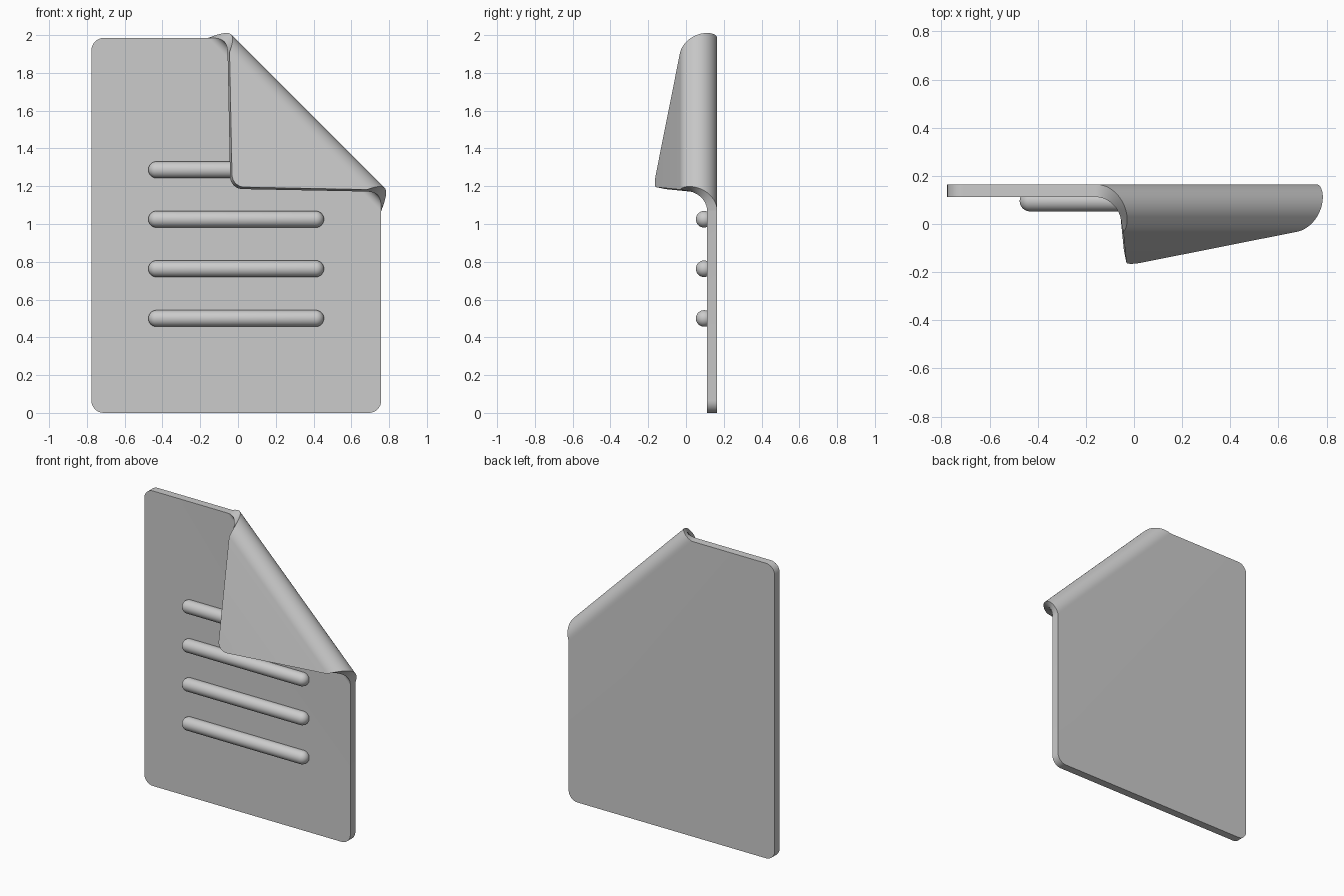
import bpy, bmesh, math
from mathutils import Vector, Matrix

if "Cube" in bpy.data.objects:
    bpy.data.objects.remove(bpy.data.objects["Cube"])

grey = bpy.data.materials.new("light grey")
grey.diffuse_color = (0.6, 0.6, 0.6, 1)
grey.use_nodes = True
grey.node_tree.nodes["Principled BSDF"].inputs["Base Color"].default_value = grey.diffuse_color

X0, X1, Z1 = -0.776, 0.758, 1.985      # sheet outline
BACK, THICK, CORNER = 0.165, 0.053, 0.065
FOLD = 1.291                           # distance along (1,0,1) where the curl starts
INNER = 0.047                          # inner radius of the curl
TURN = math.radians(164)               # total curl angle


def finish(name, bm, angle=35):
    bmesh.ops.recalc_face_normals(bm, faces=bm.faces)
    me = bpy.data.meshes.new(name)
    bm.to_mesh(me)
    bm.free()
    me.materials.append(grey)
    me.shade_smooth()
    me.set_sharp_from_angle(angle=math.radians(angle))
    ob = bpy.data.objects.new(name, me)
    bpy.context.collection.objects.link(ob)
    return ob


def curl(x, depth, z):
    """Bend a point of the flat sheet around the diagonal; depth is 0 at the front face."""
    r2 = math.sqrt(2)
    u, v = (x - z) / r2, (x + z) / r2
    y = BACK - THICK + depth
    s = v - FOLD
    if s > 0:
        a = min(s / INNER, TURN)
        rest = s - a * INNER
        rad = INNER + depth
        v = FOLD + rad * math.sin(a) + rest * math.cos(a)
        y = BACK - THICK - INNER + rad * math.cos(a) - rest * math.sin(a)
    return Vector(((u + v) / r2, y, (v - u) / r2))


# Page: rounded outline, cut into strips across the fold, thickened, then curled
bm = bmesh.new()
pts = []
centres = [(X1 - CORNER, Z1 - CORNER), (X0 + CORNER, Z1 - CORNER),
           (X0 + CORNER, CORNER), (X1 - CORNER, CORNER)]
for k, (cx, cz) in enumerate(centres):
    for i in range(9):
        a = math.pi / 2 * (k + i / 8)
        pts.append(bm.verts.new((cx + CORNER * math.cos(a), 0, cz + CORNER * math.sin(a))))
bm.faces.new(pts)
n = Vector((1, 0, 1)).normalized()
STEPS = 28
for i in range(STEPS + 1):
    bmesh.ops.bisect_plane(bm, geom=bm.verts[:] + bm.edges[:] + bm.faces[:], dist=1e-6,
                           plane_co=n * (FOLD + INNER * TURN * i / STEPS), plane_no=n)
ext = bmesh.ops.extrude_face_region(bm, geom=bm.faces[:], use_keep_orig=True)
for g in ext["geom"]:
    if isinstance(g, bmesh.types.BMVert):
        g.co.y = THICK
for v in bm.verts:
    v.co = curl(*v.co)
finish("folded_page", bm)

# Text lines: capsules sunk into the front of the page
RAD, LEFT, RIGHT = 0.044, -0.475, 0.455
for i, z in enumerate((1.287, 1.025, 0.763, 0.5)):
    bm = bmesh.new()
    bmesh.ops.create_uvsphere(bm, u_segments=32, v_segments=17, radius=RAD,
                              matrix=Matrix.Rotation(math.pi / 2, 4, 'Y'))
    half = (RIGHT - LEFT) / 2 - RAD
    for v in bm.verts:
        v.co.x += math.copysign(half, v.co.x)
    ob = finish(f"text_line_{i + 1}", bm, 60)
    ob.location = ((LEFT + RIGHT) / 2, 0.096, z)
